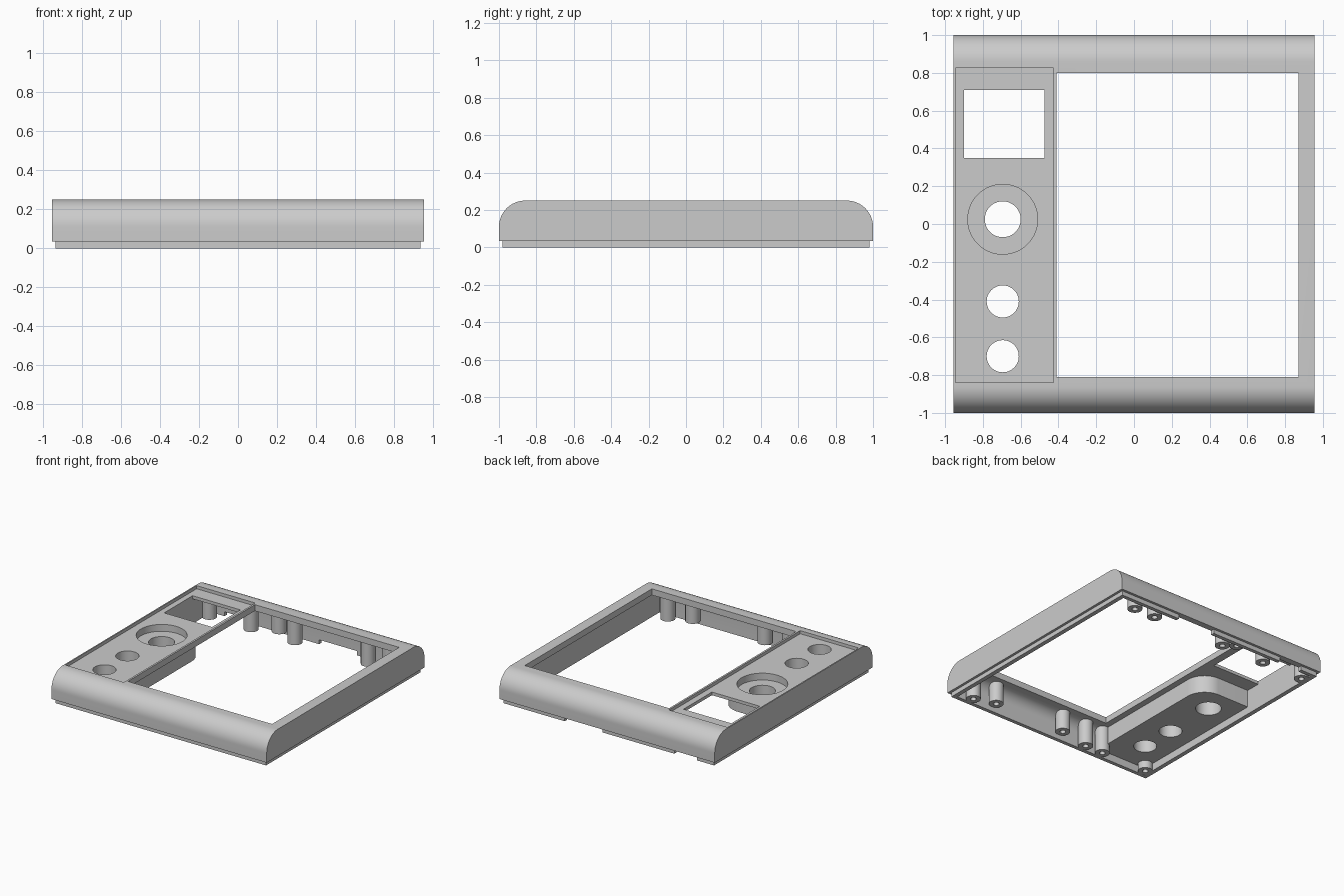
import bpy, bmesh
from math import cos, sin, pi

cube = bpy.data.objects.get("Cube")
if cube:
    bpy.data.objects.remove(cube, do_unlink=True)

grey = bpy.data.materials.new("light_grey_plastic")
grey.use_nodes = True
COLOUR = (0.6, 0.6, 0.6, 1)
grey.diffuse_color = COLOUR
grey.node_tree.nodes["Principled BSDF"].inputs["Base Color"].default_value = COLOUR


def prism(name, points, lo, hi, axis="z"):
    """Extrude a closed 2D outline between lo and hi along z, or x for (y, z) outlines."""
    bm = bmesh.new()
    place = (lambda p: (lo, p[0], p[1])) if axis == "x" else (lambda p: (p[0], p[1], lo))
    face = bm.faces.new([bm.verts.new(place(p)) for p in points])
    result = bmesh.ops.extrude_face_region(bm, geom=[face])
    shift = (hi - lo, 0, 0) if axis == "x" else (0, 0, hi - lo)
    moved = [g for g in result["geom"] if isinstance(g, bmesh.types.BMVert)]
    bmesh.ops.translate(bm, verts=moved, vec=shift)
    bmesh.ops.recalc_face_normals(bm, faces=bm.faces)
    mesh = bpy.data.meshes.new(name)
    bm.to_mesh(mesh)
    bm.free()
    mesh.materials.append(grey)
    obj = bpy.data.objects.new(name, mesh)
    bpy.context.collection.objects.link(obj)
    return obj


def rect(x0, x1, y0, y1):
    return [(x0, y0), (x1, y0), (x1, y1), (x0, y1)]


def arc(cx, cy, r, start, end, steps=16):
    return [(cx + r * cos(start + (end - start) * i / steps),
             cy + r * sin(start + (end - start) * i / steps)) for i in range(steps + 1)]


def circle(x, y, r, sides=48):
    return arc(x, y, r, 0, 2 * pi, sides)[:-1]


def arch(half, bottom, top, r):
    """Flat-topped outline with two rounded shoulders."""
    return ([(-half, bottom), (half, bottom)]
            + arc(half - r, top - r, r, 0, pi / 2)
            + arc(r - half, top - r, r, pi / 2, pi))


def cut(target, cutters):
    bpy.context.view_layer.objects.active = target
    for c in cutters:
        mod = target.modifiers.new("cut", "BOOLEAN")
        mod.operation = "DIFFERENCE"
        mod.solver = "EXACT"
        mod.object = c
        bpy.ops.object.modifier_apply(modifier=mod.name)


parts, helpers = [], []


def cutter(*args):
    obj = prism("cutter", *args)
    obj.hide_render = True
    helpers.append(obj)
    return obj


# Cutters shared by the shell, lip and control block
cavity = cutter(arch(0.95, -0.2, 0.2, 0.09), -0.9, 0.9, "x")
window = cutter(rect(-0.41, 0.87, -0.81, 0.8), 0.12, 0.4)
recess = cutter(rect(-0.945, -0.425, -0.84, 0.825), 0.225, 0.4)
display = cutter(rect(-0.9, -0.475, 0.35, 0.71), 0.12, 0.4)
KNOB_X = -0.695
dial_pocket = cutter(circle(KNOB_X, 0.025, 0.185, 64), 0.17, 0.4)
holes = [cutter(circle(KNOB_X, y, r), -0.2, 0.4)
         for y, r in ((0.025, 0.095), (-0.41, 0.085), (-0.7, 0.085))]

# Shell with rounded front and back shoulders
shell = prism("case_shell", arch(1.0, 0.035, 0.25, 0.14), -0.955, 0.955, "x")
cut(shell, [cavity, window, recess, display, dial_pocket] + holes)
parts.append(shell)

# Thin locating lip with notches along the back
lip = prism("bottom_lip", rect(-0.935, 0.935, -0.98, 0.98), 0, 0.035)
notches = [cutter(rect(a, b, 0.9, 1.1), -0.1, 0.1)
           for a, b in ((0.055, 0.39), (-0.785, -0.583))]
cut(lip, [cavity] + notches)
parts.append(lip)

# Thick block under the control panel with a rounded inner corner
block = prism("control_block",
              [(-0.91, -0.955), (-0.46, -0.955)]
              + arc(-0.62, 0.07, 0.16, 0, pi / 2) + [(-0.91, 0.23)], 0.06, 0.21)
cut(block, [dial_pocket] + holes)
parts.append(block)

# Screw posts along the front and back walls
FRONT = [(0.79, 0), (0.57, 0.04), (-0.07, 0.04), (-0.29, 0), (-0.45, 0), (-0.863, 0)]
BACK = [(0.73, 0), (0.54, 0), (-0.11, 0), (-0.25, 0.05), (-0.5, 0), (-0.87, 0)]
for side, y, row in (("front", -0.9, FRONT), ("back", 0.88, BACK)):
    for i, (x, z) in enumerate(row):
        post = prism(f"{side}_screw_post_{i + 1}", circle(x, y, 0.055, 32), z, 0.205)
        cut(post, [cutter(circle(x, y, 0.022, 20), -0.1, z + 0.1)])
        parts.append(post)

for h in helpers:
    bpy.data.objects.remove(h, do_unlink=True)

# Smooth the curves and keep hard edges
bpy.ops.object.select_all(action="DESELECT")
for p in parts:
    p.select_set(True)
bpy.context.view_layer.objects.active = shell
bpy.ops.object.shade_smooth_by_angle()
